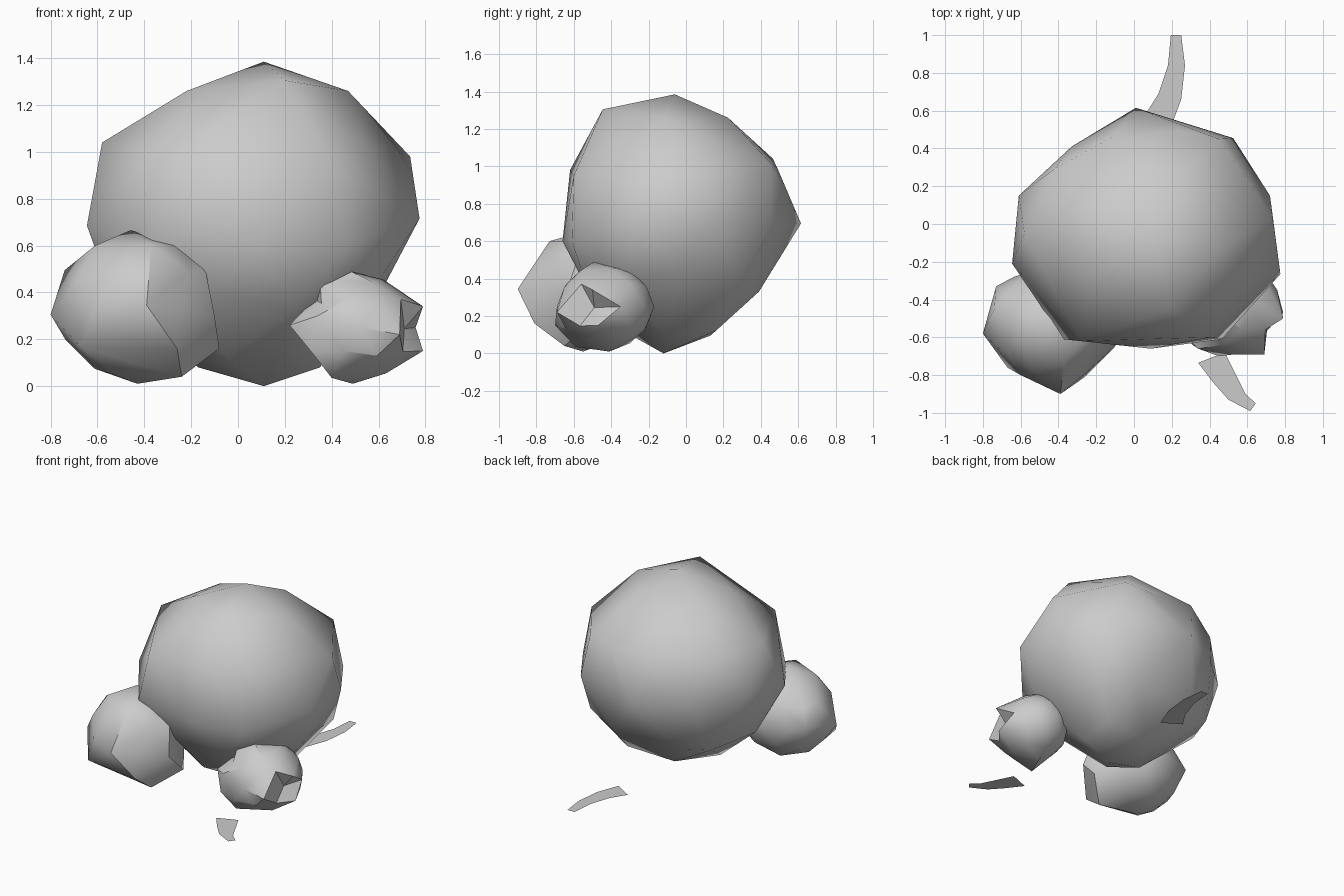
import bpy, bmesh, math
from mathutils import Vector

cube = bpy.data.objects.get("Cube")
if cube:
    bpy.data.objects.remove(cube)

stone = bpy.data.materials.new("stone grey")
stone.use_nodes = True
GREY = (0.6, 0.6, 0.6, 1)
stone.diffuse_color = GREY
stone.node_tree.nodes["Principled BSDF"].inputs["Base Color"].default_value = GREY


def finish(bm, name):
    """Turn a bmesh into a named object with the stone material."""
    bmesh.ops.recalc_face_normals(bm, faces=bm.faces)
    mesh = bpy.data.meshes.new(name)
    bm.to_mesh(mesh)
    bm.free()
    mesh.materials.append(stone)
    obj = bpy.data.objects.new(name, mesh)
    bpy.context.collection.objects.link(obj)
    return obj


def rock(name, centre, radii, corners, angle, convex=True):
    """Low-poly ball whose nearest vertices are pulled onto the given corners."""
    bm = bmesh.new()
    bmesh.ops.create_icosphere(bm, subdivisions=2, radius=1)
    for v in bm.verts:
        v.co = Vector(centre) + v.co * Vector(radii)
    free = list(bm.verts)
    for corner in map(Vector, corners):
        near = min(free, key=lambda v: (v.co - corner).length)
        near.co = corner
        free.remove(near)
    if convex:
        # Rebuild the skin as a clean convex hull
        bmesh.ops.delete(bm, geom=bm.edges[:], context="EDGES_FACES")
        bmesh.ops.convex_hull(bm, input=bm.verts[:])
        loose = [v for v in bm.verts if not v.link_faces]
        bmesh.ops.delete(bm, geom=loose, context="VERTS")
    obj = finish(bm, name)
    bpy.ops.object.select_all(action="DESELECT")
    obj.select_set(True)
    bpy.context.view_layer.objects.active = obj
    bpy.ops.object.shade_smooth_by_angle(angle=math.radians(angle))


def blade(name, left, right, z=0.008):
    """Flat leaf lying on the ground, divided along its length."""
    bm = bmesh.new()
    rows = []
    for a, b in zip(left, right):
        a, b = Vector((*a, z)), Vector((*b, z))
        rows.append([bm.verts.new(a.lerp(b, t)) for t in (0, 0.5, 1)])
    for r, s in zip(rows, rows[1:]):
        for i in range(2):
            bm.faces.new((r[i], r[i + 1], s[i + 1], s[i]))
    finish(bm, name)


# Main boulder
rock("large_boulder", (.07, -.03, .69), (.68, .61, .67), [
    (.11, -.06, 1.385), (.11, -.12, 0), (.775, -.265, .715), (.01, .615, .695),
    (-.645, -.21, .685), (.09, -.66, .6), (.735, .03, .98), (.72, .15, .7),
    (.525, .455, .7), (-.58, -.05, 1.04), (-.61, .15, .75), (.47, -.12, 1.26),
    (.22, .225, 1.26), (-.2, .08, 1.25), (.2, -.445, 1.305), (.45, .45, 1.02),
    (-.28, -.62, .98), (.4, -.6, .95), (.465, -.61, .6), (-.375, -.61, .6),
    (-.33, .41, .7), (.3, .39, .33), (-.2, .37, .33), (.63, -.05, .44),
    (0, .13, .095), (.35, -.1, .08), (-.17, -.15, .08)], 50)

# Medium rock with a chipped front
rock("medium_rock", (-.44, -.53, .33), (.33, .31, .3), [
    (-.39, -.9, .345), (-.6, -.8, .35), (-.67, -.76, .165), (-.26, -.81, .16),
    (-.8, -.58, .305), (-.46, -.5, .665), (-.37, -.73, .6), (-.22, -.56, .6),
    (-.14, -.58, .5), (-.1, -.65, .3), (-.08, -.51, .16), (-.43, -.55, .01),
    (-.74, -.45, .495), (-.73, -.33, .35), (-.61, -.62, .6), (-.24, -.65, .04),
    (-.53, -.6, .05)], 38)

# Small rock with a notched side
rock("small_rock", (.53, -.43, .25), (.24, .26, .23), [
    (.79, -.5, .34), (.79, -.47, .15), (.71, -.49, .245), (.22, -.55, .26),
    (.35, -.5, .445), (.48, -.49, .49), (.62, -.4, .455), (.69, -.69, .22),
    (.45, -.7, .15), (.49, -.41, .01), (.31, -.64, .15), (.4, -.59, .035),
    (.34, -.66, .3)], 35, convex=False)

# Flat leaves on the ground
blade("back_leaf", [(.06, .58), (.13, .69), (.18, .84), (.195, 1)],
      [(.19, .5), (.25, .66), (.27, .84), (.25, 1)])
blade("front_leaf", [(.34, -.735), (.42, -.84), (.5, -.93), (.615, -.99)],
      [(.48, -.68), (.53, -.78), (.59, -.9), (.645, -.95)])
